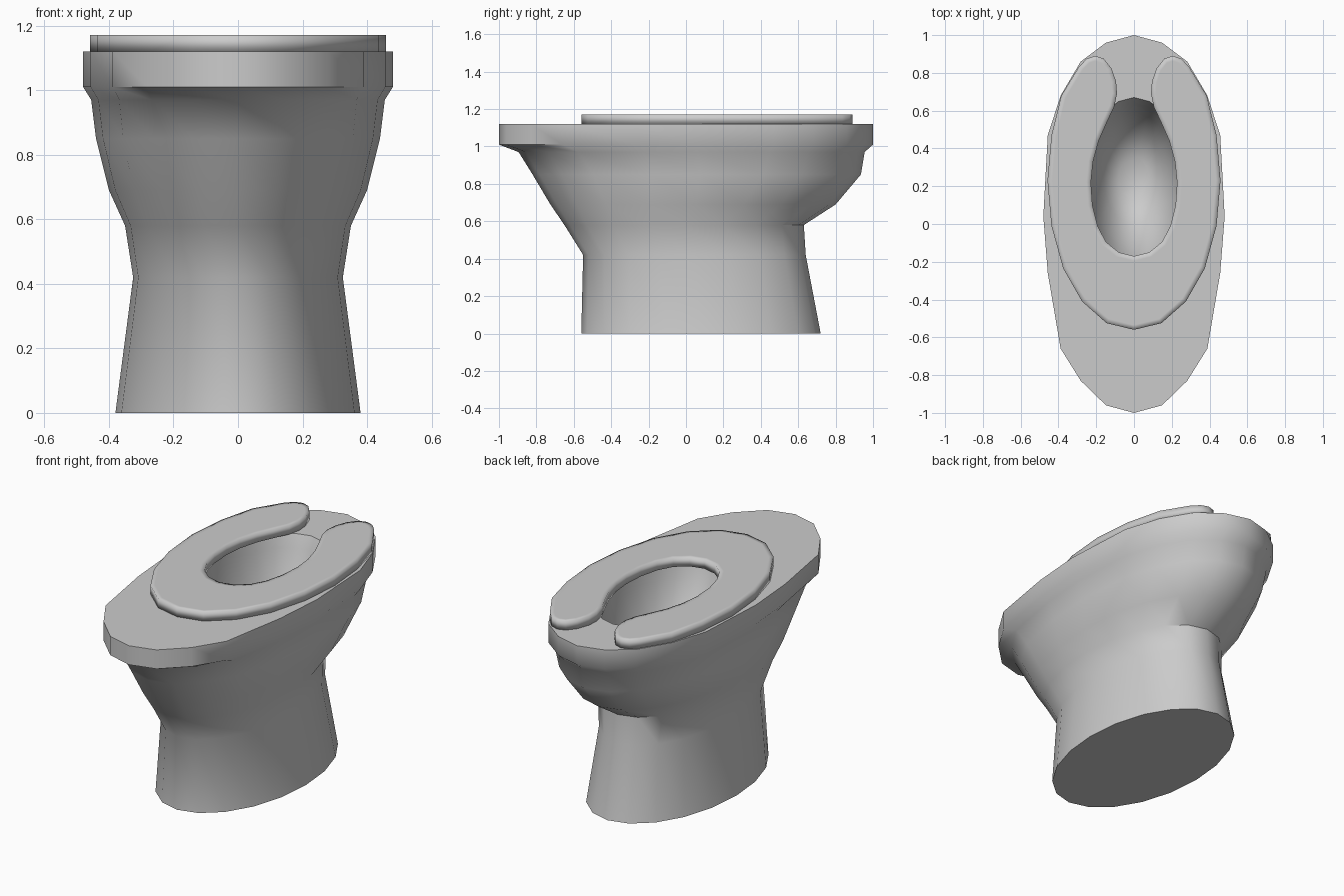
import bpy, bmesh, math

if "Cube" in bpy.data.objects:
    bpy.data.objects.remove(bpy.data.objects["Cube"])

SIDES = 20
# Lengthwise outline of the rim, from back tip to front tip
RIM_Y = [1, .96, .86, .68, .47, .04, -.26, -.66, -.83, -.96, -1]


def ring(bm, z, half_w, y0, y1, blend):
    """Oval ring; blend 0 = plain ellipse, 1 = rim outline."""
    mid, half = (y0 + y1) / 2, (y1 - y0) / 2
    verts = []
    for i in range(SIDES):
        a = math.tau * i / SIDES
        k = min(i, SIDES - i)
        t = math.cos(a) * (1 - blend) + RIM_Y[k] * blend
        verts.append(bm.verts.new((half_w * math.sin(a), mid + half * t, z)))
    return verts


def finish(bm, name, angle):
    bmesh.ops.recalc_face_normals(bm, faces=bm.faces[:])
    me = bpy.data.meshes.new(name)
    bm.to_mesh(me)
    bm.free()
    ob = bpy.data.objects.new(name, me)
    bpy.context.collection.objects.link(ob)
    bpy.ops.object.select_all(action='DESELECT')
    ob.select_set(True)
    bpy.context.view_layer.objects.active = ob
    bpy.ops.object.shade_smooth_by_angle(angle=math.radians(angle))
    return ob


# Pedestal, rim and hollow bowl as one loft: z, half width, y min, y max, blend
sections = [
    (0.00, .38, -.56, .72, 0),
    (0.42, .325, -.55, .64, 0),
    (0.58, .35, -.65, .63, .1),
    (0.69, .40, -.725, .80, .3),
    (0.85, .44, -.82, .935, .6),
    (0.97, .455, -.895, .955, .9),
    (1.01, .48, -1, 1, 1),
    (1.12, .48, -1, 1, 1),
    (1.12, .27, -.22, .67, 0),
    (1.05, .26, -.20, .64, 0),
    (0.88, .225, -.12, .59, 0),
    (0.72, .16, .00, .49, 0),
    (0.64, .08, .12, .36, 0),
]
bm = bmesh.new()
rings = [ring(bm, *s) for s in sections]
for a, b in zip(rings, rings[1:]):
    for i in range(SIDES):
        j = (i + 1) % SIDES
        bm.faces.new((a[i], a[j], b[j], b[i]))
bm.faces.new(rings[0])
bm.faces.new(rings[-1])
finish(bm, "toilet_bowl", 50)

# Horseshoe seat: half outline from front outer edge round the tip to the inner edge
half = [(0, -.56), (.145, -.525), (.275, -.41), (.375, -.235), (.437, -.01),
        (.458, .23), (.437, .47), (.385, .68), (.29, .835), (.25, .875),
        (.205, .89), (.16, .875), (.12, .825), (.095, .755), (.09, .69),
        (.105, .62), (.145, .535), (.187, .44), (.217, .33), (.228, .22),
        (.22, .10), (.193, -.01), (.148, -.095), (.08, -.15), (0, -.17)]
# Each half is its own strip face, joined on the centre line
outline = half + [(-x, y) for x, y in reversed(half[1:-1])]
n, m = len(outline), len(half)
bm = bmesh.new()
low = [bm.verts.new((x, y, 1.12)) for x, y in outline]
top = [bm.verts.new((x, y, 1.172)) for x, y in outline]
for i in range(n):
    j = (i + 1) % n
    if {i, j} != {0, n}:
        is_mid = False
        bm.faces.new((low[i], low[j], top[j], top[i]))
caps = []
for vs in (low, top):
    caps.append([bm.faces.new(vs[:m]), bm.faces.new(vs[m - 1:] + vs[:1])])
bmesh.ops.recalc_face_normals(bm, faces=bm.faces[:])
# Inset the top so smooth shading reads as a rounded edge
bmesh.ops.inset_region(bm, faces=caps[1], thickness=.025, use_even_offset=True)
finish(bm, "seat", 180)
